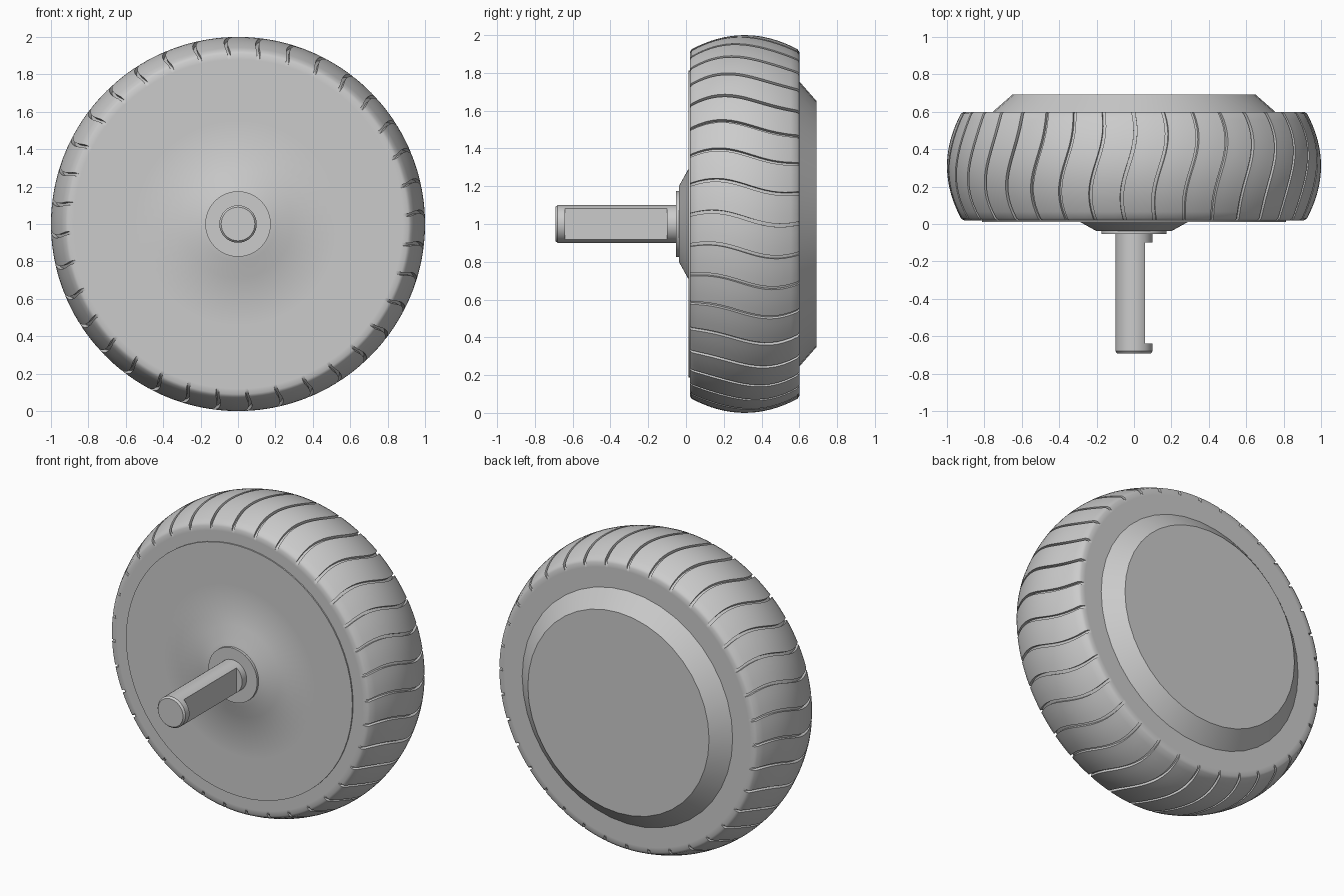
import bpy, bmesh, math

if "Cube" in bpy.data.objects:
    bpy.data.objects.remove(bpy.data.objects["Cube"])

grey = bpy.data.materials.new("plain grey")
grey.diffuse_color = (0.6, 0.6, 0.6, 1)
grey.use_nodes = True
grey.node_tree.nodes["Principled BSDF"].inputs["Base Color"].default_value = grey.diffuse_color


def build(name, rings, close_ends=True):
    """Skin a list of equal closed rings of points into one smooth object."""
    bm = bmesh.new()
    rows = [[bm.verts.new(p) for p in ring] for ring in rings]
    n = len(rows[0])
    pairs = list(zip(rows, rows[1:]))
    if close_ends:
        bm.faces.new(rows[0])
        bm.faces.new(rows[-1])
    else:
        pairs.append((rows[-1], rows[0]))
    for a, b in pairs:
        for i in range(n):
            j = (i + 1) % n
            bm.faces.new((a[i], a[j], b[j], b[i]))
    bmesh.ops.remove_doubles(bm, verts=bm.verts, dist=0.0001)
    bmesh.ops.recalc_face_normals(bm, faces=bm.faces)
    mesh = bpy.data.meshes.new(name)
    bm.to_mesh(mesh)
    bm.free()
    mesh.materials.append(grey)
    obj = bpy.data.objects.new(name, mesh)
    bpy.context.collection.objects.link(obj)
    bpy.ops.object.select_all(action='DESELECT')
    obj.select_set(True)
    bpy.context.view_layer.objects.active = obj
    bpy.ops.object.shade_smooth_by_angle(angle=math.radians(36))
    return obj


def point(r, angle, y):
    return (r * math.cos(angle), y, 1 + r * math.sin(angle))


def ring(r, y, n, max_x=9):
    pts = [point(r, 2 * math.pi * i / n, y) for i in range(n)]
    return [(min(x, max_x), y, z) for x, y, z in pts]


def lathe(name, profile, n):
    return build(name, [ring(r, y, n) for r, y in profile])


# Tyre: bulged tread with wavy grooves cut across it
GROOVES, HALF, DEPTH = 36, 0.009, 0.02
pitch = 2 * math.pi / GROOVES
columns = [(-HALF, 0), (-HALF, 1), (HALF, 1), (HALF, 0)]
columns += [(HALF + (pitch - 2 * HALF) * k / 4, 0) for k in (1, 2, 3)]


def wave(y):
    return 0.03 + 0.038 * math.cos(math.pi * (y - 0.13) / 0.37)


def tread_ring(r, y, depth):
    return [point(r - depth * cut, g * pitch + off + wave(y), y)
            for g in range(GROOVES) for off, cut in columns]


tread = []
for k in range(17):
    y = 0.03 + 0.56 * k / 16
    tread.append((1 - 0.08 * ((y - 0.31) / 0.29) ** 2, y, DEPTH))
profile = [(0.70, 0.02, 0), (0.88, 0.02, 0), (0.91, 0.02, DEPTH)] + tread
profile += [(0.91, 0.60, DEPTH), (0.88, 0.60, 0), (0.70, 0.60, 0)]
build("tyre", [tread_ring(*p) for p in profile], close_ends=False)

# Front cover with its raised conical hub
lathe("front_cover", [(0.812, 0.06), (0.812, 0.012), (0.55, 0.012),
                      (0.29, 0.012), (0.20, -0.038), (0.05, -0.038)], 64)

# Back cover with a sloped edge
lathe("back_cover", [(0.755, 0.55), (0.755, 0.60), (0.65, 0.692)], 40)

# Washer around the axle
lathe("washer", [(0.175, -0.03), (0.175, -0.054)], 48)

# Axle with chamfered tip and a flat milled along one side
flat = 0.1 * math.cos(math.radians(54))
build("axle", [ring(0.09, -0.692, 40), ring(0.1, -0.68, 40),
               ring(0.1, -0.64, 40), ring(0.1, -0.64, 40, flat),
               ring(0.1, -0.10, 40, flat), ring(0.1, -0.10, 40),
               ring(0.1, -0.03, 40)])
